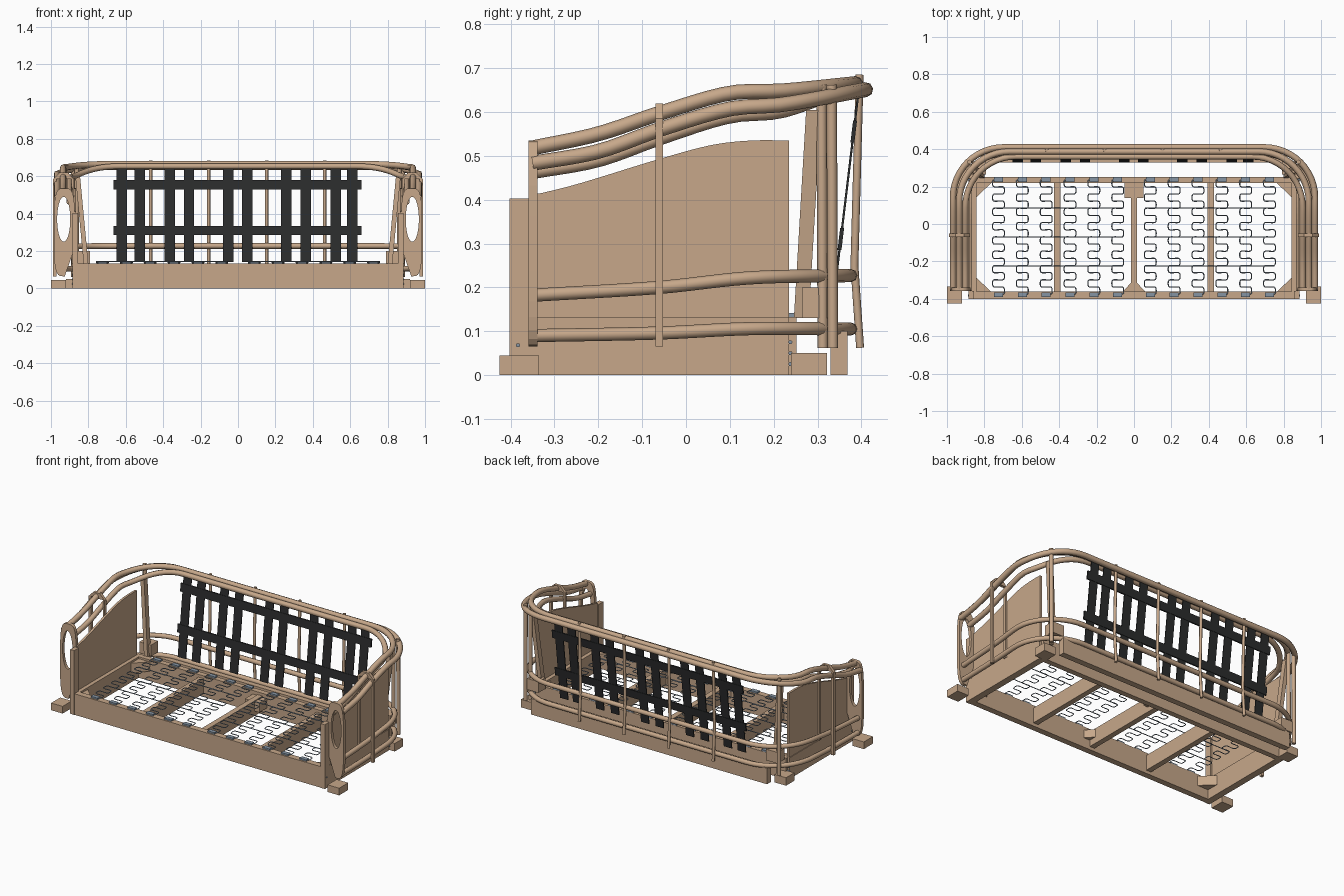
import bpy, bmesh
from math import sin, cos, pi, tanh
from mathutils import Vector

cube = bpy.data.objects.get("Cube")
if cube:
    bpy.data.objects.remove(cube, do_unlink=True)


def material(name, rgb):
    m = bpy.data.materials.new(name)
    m.use_nodes = True
    m.diffuse_color = (*rgb, 1)
    m.node_tree.nodes["Principled BSDF"].inputs["Base Color"].default_value = (*rgb, 1)
    return m


WOOD = material("tan wood", (0.57, 0.39, 0.255))
WEB = material("black webbing", (0.024, 0.025, 0.026))
STEEL = material("blue grey steel", (0.24, 0.3, 0.37))


def add(name, mesh, mat):
    mesh.materials.clear()
    mesh.materials.append(mat)
    ob = bpy.data.objects.new(name, mesh)
    bpy.context.collection.objects.link(ob)
    return ob


def from_bmesh(name, bm, mat):
    bmesh.ops.recalc_face_normals(bm, faces=bm.faces)
    mesh = bpy.data.meshes.new(name)
    bm.to_mesh(mesh)
    bm.free()
    return add(name, mesh, mat)


def box(name, x, y, z, mat=WOOD, lean=(0, 0)):
    """Box from three ranges; lean shifts the top face in x and y."""
    bm = bmesh.new()
    bmesh.ops.create_cube(bm, size=1)
    for v in bm.verts:
        top = v.co.z > 0
        p = [r[0] if c < 0 else r[1] for c, r in zip(v.co, (x, y, z))]
        v.co = (p[0] + lean[0] * top, p[1] + lean[1] * top, p[2])
    return from_bmesh(name, bm, mat)


def prism(name, outline, depth, mat=WOOD):
    """Extrude a closed 3D outline along a vector."""
    bm = bmesh.new()
    face = bm.faces.new([bm.verts.new(p) for p in outline])
    ext = bmesh.ops.extrude_face_region(bm, geom=[face])
    verts = [g for g in ext["geom"] if isinstance(g, bmesh.types.BMVert)]
    bmesh.ops.translate(bm, verts=verts, vec=Vector(depth))
    return from_bmesh(name, bm, mat)


def tube(name, points, radius, mat=WOOD, res=2):
    """Round bar along points, turned into a mesh."""
    cu = bpy.data.curves.new(name, "CURVE")
    cu.dimensions = "3D"
    cu.bevel_depth, cu.bevel_resolution, cu.use_fill_caps = radius, res, True
    sp = cu.splines.new("POLY")
    sp.points.add(len(points) - 1)
    for q, p in zip(sp.points, points):
        q.co = (*p, 1)
    tmp = bpy.data.objects.new(name, cu)
    mesh = bpy.data.meshes.new_from_object(tmp)
    bpy.data.objects.remove(tmp)
    bpy.data.curves.remove(cu)
    mesh.shade_smooth()
    return add(name, mesh, mat)


def smooth_at(keys, t):
    """Smooth interpolation through (position, value) pairs."""
    if t <= keys[0][0]:
        return keys[0][1]
    for i in range(len(keys) - 1):
        (a, u), (b, v) = keys[i], keys[i + 1]
        if t <= b:
            p = keys[max(i - 1, 0)]
            n = keys[min(i + 2, len(keys) - 1)]
            m0, m1 = (v - p[1]) / (b - p[0]), (n[1] - u) / (n[0] - a)
            f, h = (t - a) / (b - a), b - a
            return ((2*f**3 - 3*f*f + 1) * u + (f**3 - 2*f*f + f) * h * m0
                    + (3*f*f - 2*f**3) * v + (f**3 - f*f) * h * m1)
    return keys[-1][1]


def wrap_rail(name, x, back, keys, radius, corner=0.27):
    """Rail running along one arm, round the back and along the other arm."""
    plan = [(x, -0.35 + (back - corner + 0.35) * i / 14) for i in range(14)]
    for i in range(13):
        a = i / 12 * pi / 2
        plan.append((x - corner + corner * cos(a), back - corner + corner * sin(a)))
    half = [(px, py, smooth_at(keys, py)) for px, py in plan]
    tube(name, half + [(-px, py, pz) for px, py, pz in reversed(half)], radius)


# Bent rails
wrap_rail("top_rail", 0.935, 0.387,
          [(-0.35, 0.518), (-0.2, 0.55), (-0.06, 0.597), (0.1, 0.643), (0.22, 0.648), (0.39, 0.665)], 0.017)
wrap_rail("outer_top_rail", 0.968, 0.41,
          [(-0.35, 0.483), (-0.2, 0.51), (-0.06, 0.56), (0.1, 0.607), (0.22, 0.617), (0.41, 0.651)], 0.017)
wrap_rail("inner_top_rail", 0.902, 0.36,
          [(-0.35, 0.463), (-0.2, 0.49), (-0.06, 0.54), (0.1, 0.59), (0.22, 0.602), (0.36, 0.653)], 0.016)
wrap_rail("middle_rail", 0.955, 0.376, [(-0.35, 0.182), (-0.06, 0.2), (0.15, 0.222), (0.38, 0.227)], 0.015)
wrap_rail("lower_rail", 0.955, 0.376, [(-0.35, 0.09), (-0.06, 0.096), (0.15, 0.106), (0.38, 0.105)], 0.015)


def arm_board(name, side, y, bottom, top, hole_low, hole_high, n=48):
    """Rounded upright board with an oval opening and a tapered toe."""
    bm = bmesh.new()
    rings = []
    for yy in (y - 0.01, y + 0.01):
        outer, inner = [], []
        for i in range(n):
            c, s = cos(2 * pi * i / n), sin(2 * pi * i / n)
            k = (c**4 + s**4) ** -0.25
            zo = (top + bottom) / 2 + (top - bottom) / 2 * s * k
            xo = max(0.928 + 0.056 * c * k, 0.872 + 0.35 * max(0, hole_low - 0.03 - zo))
            outer.append(bm.verts.new((side * xo, yy, zo)))
            zi = (hole_low + hole_high) / 2 + (hole_high - hole_low) / 2 * s
            inner.append(bm.verts.new((side * (0.932 + 0.035 * c), yy, zi)))
        rings.append((outer, inner))
    (o0, i0), (o1, i1) = rings
    for i in range(n):
        j = (i + 1) % n
        for a, b in ((o0, i0), (o1, i1), (o0, o1), (i0, i1)):
            bm.faces.new((a[i], a[j], b[j], b[i]))
    from_bmesh(name, bm, WOOD)


# Seat frame
box("front_seat_rail", (-0.87, 0.87), (-0.4, -0.362), (0, 0.132))
box("back_seat_rail", (-0.87, 0.87), (0.218, 0.252), (0, 0.132))
box("rear_beam", (-0.82, 0.82), (0.33, 0.368), (0, 0.1))
for x in (-0.41, 0, 0.41):
    box("seat_cross_bar", (x - 0.017, x + 0.017), (-0.362, 0.218), (0.02, 0.115))
box("centre_block", (-0.05, 0.05), (0.14, 0.218), (0.05, 0.11))

panel_keys = [(-0.35, 0.41), (-0.25, 0.435), (-0.06, 0.493), (0.06, 0.525), (0.15, 0.535), (0.235, 0.535)]
for s, label in ((1, "left"), (-1, "right")):
    def span(a, b):
        return tuple(sorted((s * a, s * b)))
    # Arm sides
    box(label + "_seat_rail", span(0.842, 0.884), (-0.362, 0.235), (0, 0.132))
    box(label + "_front_post", span(0.856, 0.884), (-0.402, -0.357), (0, 0.403))
    ys = [-0.357 + 0.592 * i / 20 for i in range(21)]
    outline = [(s * 0.866, y, smooth_at(panel_keys, y)) for y in ys]
    outline += [(s * 0.866, 0.235, 0.132), (s * 0.866, -0.357, 0.132)]
    prism(label + "_arm_panel", outline, (s * 0.014, 0, 0))
    arm_board(label + "_front_arm_board", s, -0.349, 0.065, 0.535, 0.25, 0.49)
    # Hoop round the rails in the middle of the arm
    box(label + "_hoop_outer_post", span(0.971, 0.988), (-0.07, -0.052), (0.065, 0.585))
    box(label + "_hoop_inner_post", span(0.878, 0.89), (-0.07, -0.052), (0.132, 0.585))
    prism(label + "_hoop_top", [(s * x, -0.07, z) for x, z in
                                ((0.878, 0.585), (0.988, 0.585), (0.955, 0.619), (0.91, 0.619))], (0, 0.018, 0))
    # Feet
    box(label + "_front_foot", span(0.92, 1.0), (-0.425, -0.335), (0, 0.045))
    box(label + "_back_foot", span(0.84, 0.92), (0.24, 0.322), (0, 0.05))
    # Back corner uprights
    box(label + "_corner_slat", span(0.8, 0.825), (0.246, 0.28), (0.13, 0.605), lean=(s * 0.045, 0.028))
    box(label + "_corner_bracket", span(0.79, 0.87), (0.265, 0.335), (0.13, 0.2))
    for x, y in ((0.862, 0.312), (0.88, 0.335)):
        tube(label + "_corner_post", [(s * x, y, 0.062), (s * x, y - 0.003, 0.662)], 0.012)
    # Corner braces in the seat frame
    for y, d in ((-0.362, 1), (0.218, -1)):
        tri = [(s * 0.842, y, 0.06), (s * 0.765, y, 0.06), (s * 0.842, y + d * 0.075, 0.06)]
        prism(label + "_corner_brace", tri, (0, 0, 0.06))
    tri = [(s * 0.017, -0.362, 0.06), (s * 0.06, -0.362, 0.06), (s * 0.017, -0.315, 0.06)]
    prism(label + "_centre_brace", tri, (0, 0, 0.05))
    # Screws
    for y, z in ((-0.383, 0.068), (0.238, 0.025), (0.238, 0.05), (0.238, 0.075)):
        tube(label + "_screw", [(s * 0.868, y, z), (s * 0.888, y, z)], 0.005, STEEL, 1)

    # Zigzag seat springs with clips
    for k in range(6):
        x = s * (0.087 + 0.1275 * k)
        path = []
        for i in range(193):
            t = i / 192
            a = t * 16 * pi
            path.append((x + 0.036 * tanh(1.4 * sin(a)), -0.375 + 0.612 * t - 0.0078 * sin(2 * a),
                         0.136 + 0.008 * sin(pi * t)))
        tube("seat_spring", path, 0.003, STEEL, 0)
        for y in (-0.378, 0.238):
            box("spring_clip", (x - 0.024, x + 0.024), (y - 0.013, y + 0.013), (0.13, 0.142), STEEL)
    # Wires tying the springs
    for y in (-0.225, -0.07, 0.085):
        tube("tie_wire", [(s * 0.06, y, 0.143), (s * 0.75, y, 0.143)], 0.003, STEEL, 0)

# Back rods
for x in (-0.467, -0.157, 0.153, 0.463):
    tube("back_rod", [(x, 0.397, 0.062), (x, 0.384, 0.25), (x, 0.396, 0.685)], 0.009)

# Back webbing, leaning with the back
for x in (-0.622, -0.525, -0.365, -0.262, -0.052, 0.05, 0.258, 0.362, 0.522, 0.612):
    box("upright_strap", (x - 0.028, x + 0.028), (0.33, 0.335), (0.14, 0.655), WEB, (0, 0.062))
for z in (0.285, 0.53):
    y = 0.33 + 0.062 * (z - 0.14) / 0.515
    box("cross_strap", (-0.665, 0.66), (y - 0.002, y + 0.007), (z, z + 0.05), WEB, (0, 0.006))
